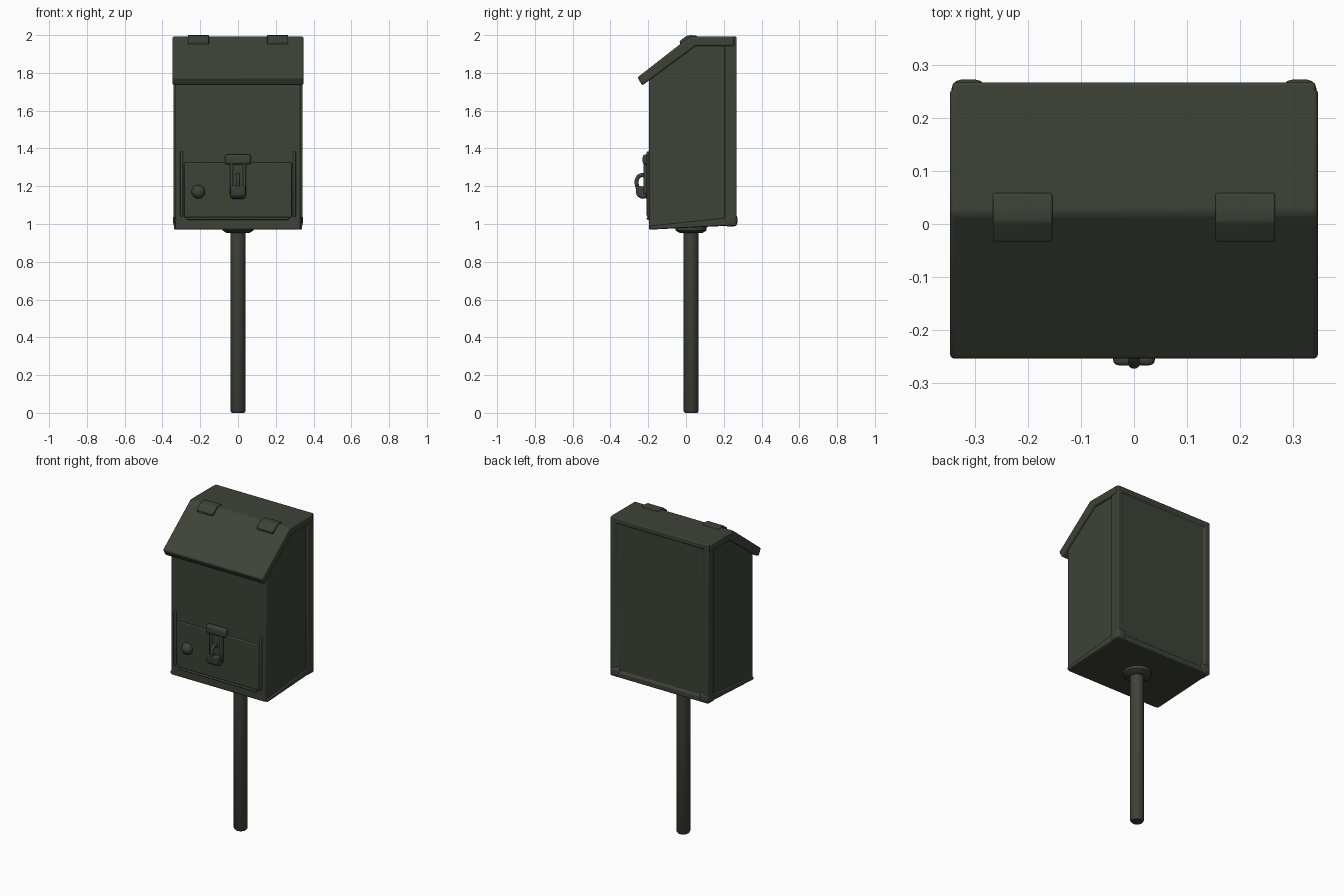
import bpy, bmesh, math
from mathutils import Vector

cube = bpy.data.objects.get("Cube")
if cube:
    bpy.data.objects.remove(cube, do_unlink=True)

green = bpy.data.materials.new("dark olive green")
green.use_nodes = True
COLOUR = (0.047, 0.055, 0.039, 1)
green.diffuse_color = COLOUR
bsdf = green.node_tree.nodes["Principled BSDF"]
bsdf.inputs["Base Color"].default_value = COLOUR
bsdf.inputs["Roughness"].default_value = 0.8


def finish(name, bm, bevel=0.0, segments=3):
    """Turn a bmesh into a smooth-shaded, softly bevelled object."""
    bmesh.ops.recalc_face_normals(bm, faces=bm.faces)
    mesh = bpy.data.meshes.new(name)
    bm.to_mesh(mesh)
    bm.free()
    mesh.materials.append(green)
    ob = bpy.data.objects.new(name, mesh)
    bpy.context.collection.objects.link(ob)
    if bevel:
        mod = ob.modifiers.new("soft edges", "BEVEL")
        mod.width, mod.segments = bevel, segments
        mod.limit_method, mod.angle_limit = "ANGLE", math.radians(25)
    bpy.ops.object.select_all(action="DESELECT")
    ob.select_set(True)
    bpy.context.view_layer.objects.active = ob
    bpy.ops.object.shade_smooth_by_angle(angle=math.radians(35))
    return ob


def side_profile(name, points, half_width, x=0.0, bevel=0.0):
    """Extrude a (y, z) outline across x."""
    bm = bmesh.new()
    face = bm.faces.new([bm.verts.new((x - half_width, y, z)) for y, z in points])
    moved = bmesh.ops.extrude_face_region(bm, geom=[face])["geom"]
    verts = [g for g in moved if isinstance(g, bmesh.types.BMVert)]
    bmesh.ops.translate(bm, verts=verts, vec=(2 * half_width, 0, 0))
    return finish(name, bm, bevel)


def box_mesh(low, high):
    bm = bmesh.new()
    bmesh.ops.create_cube(bm, size=1)
    low, high = Vector(low), Vector(high)
    for v in bm.verts:
        v.co = (low + high) / 2 + v.co * (high - low)
    return bm


def box(name, low, high, bevel=0.0):
    return finish(name, box_mesh(low, high), bevel)


def lathe(name, profile, centre, axis="Z", steps=32):
    """Spin a (radius, height) profile about z, or about -y."""
    bm = bmesh.new()
    verts = [bm.verts.new((r, 0, h)) for r, h in profile]
    edges = [bm.edges.new(pair) for pair in zip(verts, verts[1:])]
    bmesh.ops.spin(bm, geom=verts + edges, cent=(0, 0, 0), axis=(0, 0, 1),
                   angle=2 * math.pi, steps=steps)
    bmesh.ops.remove_doubles(bm, verts=bm.verts, dist=0.0001)
    for v in bm.verts:
        if axis == "Y":
            v.co = Vector((v.co.x, -v.co.z, v.co.y))
        v.co += Vector(centre)
    return finish(name, bm)


# Post with rounded foot, and the flange under the box
lathe("post", [(0, 0), (0.033, 0), (0.04, 0.01), (0.04, 0.985), (0, 0.985)], (0, 0.027, 0))
lathe("post_flange", [(0, 0.952), (0.06, 0.952), (0.082, 0.966), (0.084, 1.0), (0, 1.0)],
      (0, 0.027, 0))

# Box with a sloping top and slightly tilted floor
side_profile("box_body", [(-0.197, 0.97), (0.25, 0.992), (0.25, 1.96), (0.04, 1.96),
                          (-0.197, 1.785)], 0.332, bevel=0.01)

# Hinged lid, folded at the ridge and overhanging the front
side_profile("lid", [(0.255, 1.992), (0.02, 1.992), (-0.257, 1.776), (-0.232, 1.733),
                     (0.05, 1.942), (0.255, 1.942)], 0.347, bevel=0.009)

# Raised back frame around a sunken panel
bm = box_mesh((-0.342, 0.205, 0.99), (0.342, 0.267, 1.992))
bm.faces.ensure_lookup_table()
back = max(bm.faces, key=lambda f: f.calc_center_median().y)
bmesh.ops.inset_region(bm, faces=[back], thickness=0.048)
bmesh.ops.inset_region(bm, faces=[back], thickness=0.003, depth=-0.012)
finish("back_frame", bm, 0.012)

# Bottom rims along the sides and the swollen back corners
for side, sx in (("right", -1), ("left", 1)):
    side_profile(side + "_bottom_rim", [(-0.19, 0.971), (0.24, 0.993), (0.24, 1.035),
                                        (-0.19, 0.99)], 0.012, sx * 0.328, 0.006)
    x = sx * 0.312
    box(side + "_back_foot", (x - 0.032, 0.2, 0.988), (x + 0.032, 0.272, 1.05), 0.018)

# Front access door, its side ribs and lower lip
box("front_door", (-0.285, -0.204, 1.035), (0.285, -0.19, 1.325), 0.006)
for side, sx in (("right", -1), ("left", 1)):
    x = sx * 0.298
    box(side + "_door_rib", (x - 0.008, -0.208, 1.04), (x + 0.008, -0.19, 1.385), 0.006)
box("door_lip", (-0.27, -0.208, 1.022), (0.27, -0.19, 1.036), 0.005)

# Round lock knob on the door
lathe("lock_knob", [(0, 0.035), (0.018, 0.031), (0.03, 0.02), (0.036, 0.006), (0.036, -0.01)],
      (-0.21, -0.203, 1.17), "Y", 24)

# Latch: cap, strap and side rails
box("latch_cap", (-0.07, -0.229, 1.315), (0.07, -0.19, 1.368), 0.014)
box("latch_strap", (-0.042, -0.216, 1.15), (0.042, -0.19, 1.33), 0.008)
for side, sx in (("right", -1), ("left", 1)):
    x = sx * 0.034
    box(side + "_latch_rail", (x - 0.008, -0.226, 1.16), (x + 0.008, -0.2, 1.325), 0.006)

# Padlock body and its bent shackle
side_profile("padlock_body", [(-0.236, 1.132), (-0.208, 1.138), (-0.212, 1.195),
                              (-0.268, 1.205), (-0.262, 1.15)], 0.04, bevel=0.012)
curve = bpy.data.curves.new("padlock_shackle", "CURVE")
curve.dimensions = "3D"
curve.bevel_depth, curve.bevel_resolution = 0.011, 3
path = [(-0.257, 1.19), (-0.26, 1.235), (-0.238, 1.258), (-0.214, 1.25), (-0.205, 1.21)]
spline = curve.splines.new("BEZIER")
spline.bezier_points.add(len(path) - 1)
for point, (y, z) in zip(spline.bezier_points, path):
    point.co = (0, y, z)
    point.handle_left_type = point.handle_right_type = "AUTO"
curve.materials.append(green)
shackle = bpy.data.objects.new("padlock_shackle", curve)
bpy.context.collection.objects.link(shackle)

# Two hinges folded over the ridge
for side, sx in (("right", -1), ("left", 1)):
    side_profile(side + "_hinge", [(0.058, 1.985), (0.058, 1.996), (0.025, 2.0), (0.004, 1.997),
                                   (-0.034, 1.968), (-0.03, 1.95), (0.02, 1.98)],
                 0.056, sx * 0.21, 0.004)
